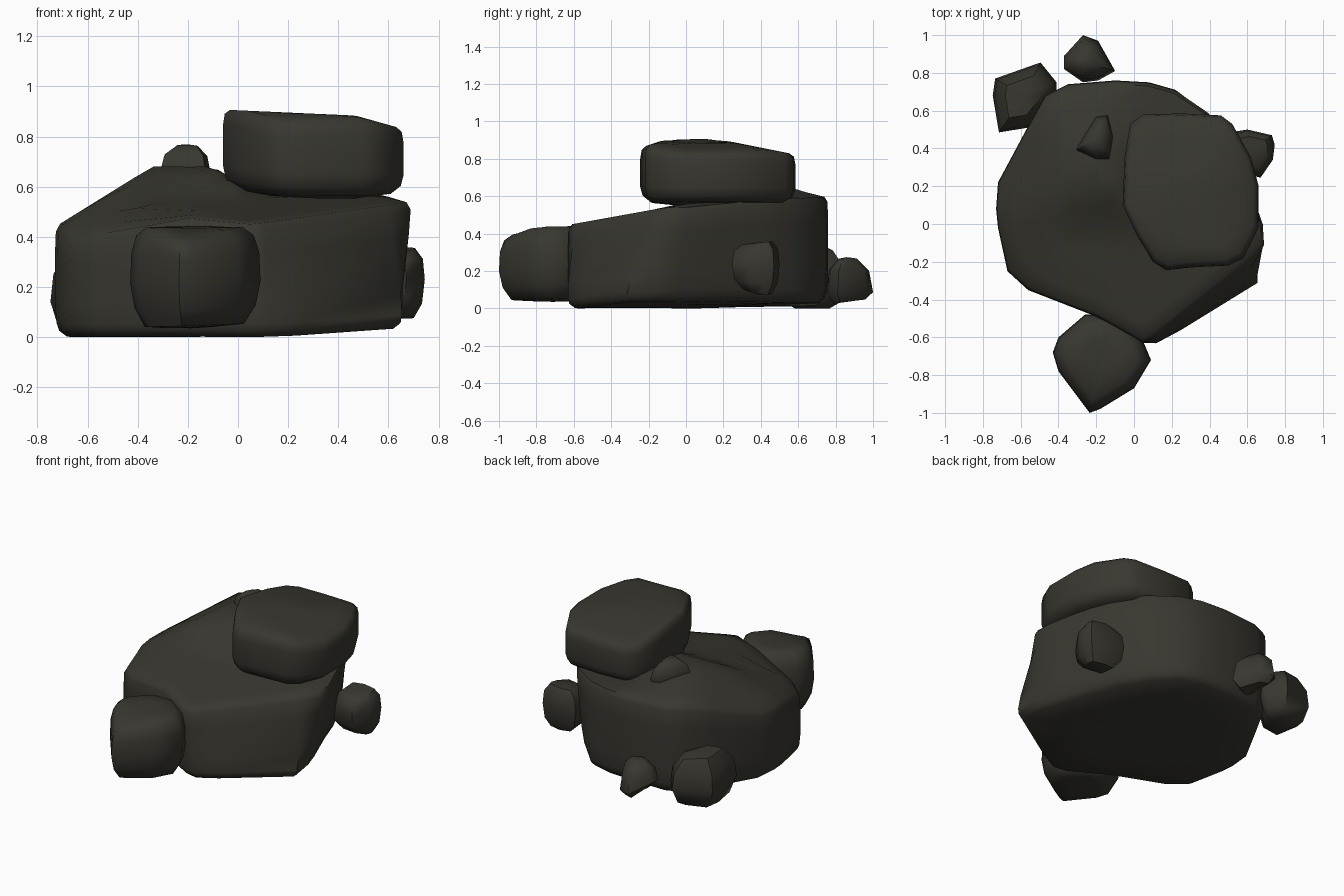
import bpy, bmesh, math

if "Cube" in bpy.data.objects:
    bpy.data.objects.remove(bpy.data.objects["Cube"])

mat = bpy.data.materials.new("dark olive stone")
mat.diffuse_color = (0.040, 0.038, 0.029, 1)
mat.use_nodes = True
mat.node_tree.nodes["Principled BSDF"].inputs["Base Color"].default_value = mat.diffuse_color


def height(ctrl, x, y):
    """Height from a function, or blended from a few (x, y, z) control points."""
    if callable(ctrl):
        return ctrl(x, y)
    num = den = 0.0
    for cx, cy, cz in ctrl:
        w = 1.0 / (math.hypot(x - cx, y - cy) + 0.05) ** 2.6
        num += w * cz
        den += w
    return num / den


def rock(name, outline, rings, top, bottom, angle=50, lean={}):
    """Loft an outline through (scale, level) rings between bottom and top heights.
    lean shifts chosen outline points by (dx, dy) towards the top."""
    n = len(outline)
    cx = sum(p[0] for p in outline) / n
    cy = sum(p[1] for p in outline) / n
    bm = bmesh.new()

    def vert(x, y, t):
        lo, hi = height(bottom, x, y), height(top, x, y)
        return bm.verts.new((x, y, lo + (hi - lo) * t))

    def ring(s, t):
        out = []
        for i, (x, y) in enumerate(outline):
            dx, dy = lean.get(i, (0, 0))
            out.append(vert(cx + (x + dx * t - cx) * s, cy + (y + dy * t - cy) * s, t))
        return out

    loops = [ring(s, t) for s, t in rings]
    for a, b in zip(loops, loops[1:]):
        for i in range(n):
            j = (i + 1) % n
            bm.faces.new((a[i], a[j], b[j], b[i]))
    for loop, t in ((loops[0], rings[0][1]), (loops[-1], rings[-1][1])):
        c = vert(cx, cy, t)
        for i in range(n):
            bm.faces.new((loop[i], loop[(i + 1) % n], c))
    bmesh.ops.recalc_face_normals(bm, faces=bm.faces[:])
    me = bpy.data.meshes.new(name)
    bm.to_mesh(me)
    bm.free()
    me.materials.append(mat)
    ob = bpy.data.objects.new(name, me)
    bpy.context.collection.objects.link(ob)
    bpy.ops.object.select_all(action='DESELECT')
    ob.select_set(True)
    bpy.context.view_layer.objects.active = ob
    bpy.ops.object.shade_smooth_by_angle(angle=math.radians(angle))
    return ob


def boulder_top(x, y):
    """Gentle plateau with a mound on the left and falling left edges."""
    plateau = min(.56 + .18 * y, .56 + .05 * y, .74 - .3 * x)
    mound = min(.68, .58 + .5 * y, .82 - .31 * y, .62 - .6 * x)
    return min(max(plateau, mound), .44 + .62 * (x + .73),
               .44 + .45 * (x + .73) + .33 * y)


def slab_top(x, y):
    return min(.905 - .045 * x, .94 - .2 * y, 1.015 - .28 * x, .94 + .33 * y)


# Large base boulder, its front right face leaning back and right wall undercut
rock("base_boulder",
     [(-.73, .08), (-.72, -.02), (-.67, -.25), (-.56, -.35), (-.2, -.49), (.05, -.63),
      (.12, -.645), (.25, -.58), (.67, -.33), (.64, -.16), (.6, -.04), (.51, .2),
      (.45, .38), (.36, .56), (.22, .71), (.08, .75), (-.1, .76), (-.35, .74),
      (-.47, .68), (-.57, .5), (-.72, .22)],
     [(.6, 0), (.93, 0), (.975, .05), (.99, .12), (1, .3), (1, .75), (.995, .95),
      (.97, 1), (.85, 1), (.7, 1), (.55, 1), (.4, 1), (.25, 1), (.12, 1)],
     boulder_top,
     [(-.5, 0, 0), (0, -.5, 0), (0, 0, .0), (.6, -.2, .035), (.6, .3, .045), (0, .7, .03),
      (-.5, .5, .01)],
     lean={6: (-.01, .05), 7: (-.02, .08), 8: (-.07, .12), 9: (.055, .05), 10: (.09, .04),
           11: (.11, 0), 12: (.08, .02), 13: (.04, .03)})

# Slab resting on top
rock("top_slab",
     [(-.06, .1), (-.05, .35), (-.02, .53), (.05, .58), (.25, .585), (.46, .575),
      (.52, .53), (.62, .35), (.66, .2), (.66, -.02), (.58, -.18), (.5, -.22),
      (.3, -.23), (.17, -.245), (.1, -.2), (.015, -.06)],
     [(.6, 0), (.86, .02), (.97, .14), (1, .3), (1, .8), (.98, .95), (.92, 1),
      (.75, 1), (.5, 1), (.25, 1)],
     slab_top,
     [(-.04, .2, .60), (.2, .2, .55), (.4, 0, .55), (.62, .1, .57), (.2, .55, .56)])

# Medium rock at the front
rock("front_rock",
     [(-.43, -.68), (-.4, -.6), (-.26, -.48), (-.1, -.48), (.04, -.6), (.09, -.72),
      (0, -.87), (-.18, -.98), (-.235, -1.0), (-.4, -.78)],
     [(.4, 0), (.76, .01), (.93, .2), (1, .45), (.98, .75), (.9, .92), (.74, 1), (.4, 1)],
     [(-.2, -.97, .39), (-.3, -.7, .44), (0, -.7, .44), (-.17, -.5, .445)],
     [(-.2, -.7, .035), (0, -.75, .05)], 60)

# Small stones around the base
rock("back_left_stone",
     [(-.735, .77), (-.748, .68), (-.715, .485), (-.56, .51), (-.41, .7), (-.41, .75),
      (-.495, .855)],
     [(.5, 0), (.8, .1), (1, .42), (.93, .75), (.6, 1)],
     [(-.6, .7, .34), (-.45, .8, .29), (-.7, .55, .34)], [(-.6, .7, 0)])
rock("back_stone",
     [(-.37, .89), (-.37, .82), (-.27, .75), (-.19, .76), (-.1, .81), (-.19, .97),
      (-.27, 1.0)],
     [(.7, 0), (1, .2), (.85, .75), (.4, 1)],
     [(-.24, .87, .28), (-.24, .97, .25), (-.2, .78, .25)],
     [(-.2, .8, .02), (-.24, .98, .04), (-.37, .86, .13)])
rock("right_stone",
     [(.745, .42), (.73, .47), (.6, .5), (.48, .48), (.48, .3), (.67, .245), (.735, .34)],
     [(.6, 0), (.9, .2), (1, .55), (.93, .85), (.65, 1)],
     [(.65, .45, .36), (.65, .3, .34)],
     [(.65, .4, .07), (.65, .27, .11)])

# Pebble on the peak
rock("top_pebble",
     [(-.31, .39), (-.27, .46), (-.2, .565), (-.14, .575), (-.11, .46), (-.13, .34),
      (-.2, .34)],
     [(.9, 0), (1, .3), (.85, .75), (.4, 1)],
     [(-.2, .45, .77), (-.12, .5, .75)], [(-.2, .45, .62)])
